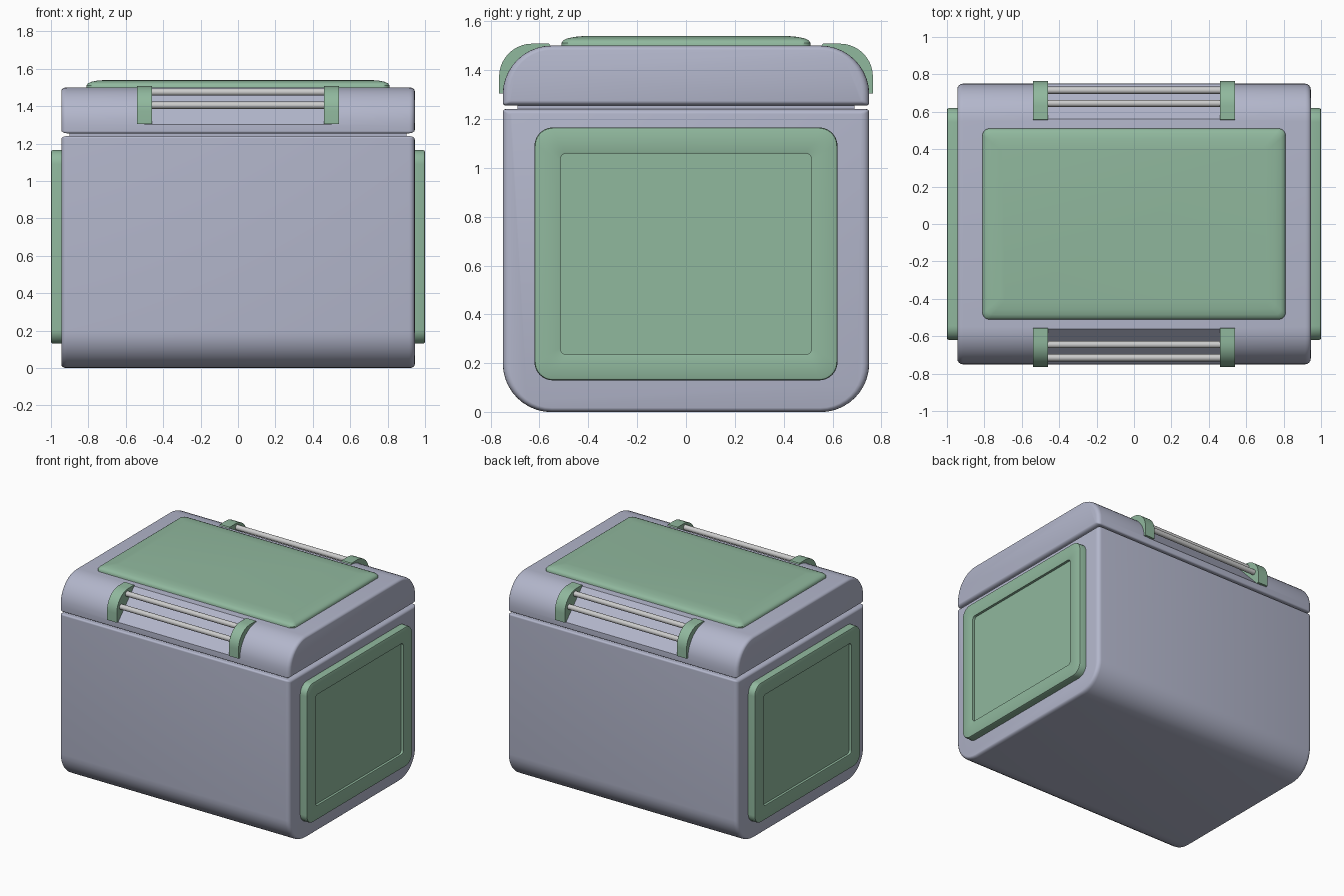
import bpy, bmesh
from math import sin, cos, pi, radians

if "Cube" in bpy.data.objects:
    bpy.data.objects.remove(bpy.data.objects["Cube"])


def material(name, color):
    m = bpy.data.materials.new(name)
    m.diffuse_color = (*color, 1)
    m.use_nodes = True
    m.node_tree.nodes["Principled BSDF"].inputs["Base Color"].default_value = m.diffuse_color
    return m


SHELL = material("shell_blue_grey", (0.45, 0.47, 0.60))
GREEN = material("soft_green", (0.28, 0.48, 0.34))


def rounded(hw, v0, v1, rb, rt, n=10):
    """Rounded rectangle with separate bottom and top corner radii."""
    corners = [(hw - rb, v0 + rb, rb, -90), (hw - rt, v1 - rt, rt, 0),
               (-hw + rt, v1 - rt, rt, 90), (-hw + rb, v0 + rb, rb, 180)]
    return [(cu + r * cos(radians(a + 90 * i / n)), cv + r * sin(radians(a + 90 * i / n)))
            for cu, cv, r, a in corners for i in range(n + 1)]


def loft(name, rings, axis="X", mat=None, smooth=True):
    """Skin a stack of (position, outline) rings along an axis and cap the ends."""
    bm = bmesh.new()
    loops = []
    for d, pts in rings:
        loops.append([bm.verts.new((d, u, v) if axis == "X" else (u, v, d)) for u, v in pts])
    for a, b in zip(loops, loops[1:]):
        n = len(a)
        for i in range(n):
            bm.faces.new((a[i], a[(i + 1) % n], b[(i + 1) % n], b[i]))
    bm.faces.new(loops[0][::-1])
    bm.faces.new(loops[-1])
    bmesh.ops.recalc_face_normals(bm, faces=bm.faces)
    me = bpy.data.meshes.new(name)
    bm.to_mesh(me)
    bm.free()
    ob = bpy.data.objects.new(name, me)
    bpy.context.collection.objects.link(ob)
    if mat:
        me.materials.append(mat)
    if smooth:
        bpy.ops.object.select_all(action="DESELECT")
        ob.select_set(True)
        bpy.context.view_layer.objects.active = ob
        bpy.ops.object.shade_smooth_by_angle(angle=radians(35))
    return ob


def shell(name, z0, z1, rb, rt, half=0.945, hw=0.75, b=0.03, steps=4):
    """Box rounded in the YZ outline, with softened ends along x."""
    end = []
    for i in range(steps + 1):
        t = pi / 2 * i / steps
        k = b * (1 - cos(t))
        pts = rounded(hw - k, z0 + k * 0.6, z1 - k * 0.6,
                      max(rb - k, 0.008), max(rt - k, 0.008))
        end.append((half - b + b * sin(t), pts))
    return loft(name, [(-x, p) for x, p in end[::-1]] + end, mat=SHELL)


# Main box, seam insert and lid
shell("main_box", 0.0, 1.24, 0.2, 0.012)
lid = shell("lid", 1.255, 1.5, 0.012, 0.2)
loft("seam_insert", [(x, rounded(0.69, 1.2, 1.3, 0.01, 0.01, 2)) for x in (-0.9, 0.9)],
     mat=SHELL)

# Flat recesses cut along the lid's long top edges
for s, tag in ((-1, "front"), (1, "back")):
    tri = [(s * 0.508, 1.555), (s * 0.803, 1.247), (s * 0.85, 1.6)]
    cutter = loft(tag + "_recess_cutter", [(-0.5, tri), (0.5, tri)], smooth=False)
    cutter.hide_render = True
    cutter.hide_set(True)
    mod = lid.modifiers.new(tag + "_recess", "BOOLEAN")
    mod.operation = "DIFFERENCE"
    mod.solver = "EXACT"
    mod.object = cutter

# Side panels with sunken centres
for s, tag in ((-1, "left"), (1, "right")):
    def outline(k, r):
        return rounded(0.62 - k, 0.13 + k, 1.165 - k, r, r)
    loft(tag + "_side_panel", [
        (s * 0.93, outline(0, 0.075)), (s * 0.99, outline(0, 0.075)),
        (s * 0.997, outline(0.003, 0.072)), (s * 1.0, outline(0.01, 0.065)),
        (s * 1.0, outline(0.1, 0.03)), (s * 0.998, outline(0.106, 0.024)),
        (s * 0.98, outline(0.106, 0.024))], mat=GREEN)

# Padded panel on top of the lid
loft("top_panel", [(z, rounded(0.81 - k, -0.51 + k, 0.51 - k, r, r, 5)) for z, k, r in (
    (1.48, 0, 0.035), (1.51, 0, 0.035), (1.522, 0.008, 0.032), (1.53, 0.025, 0.028),
    (1.536, 0.055, 0.024), (1.54, 0.1, 0.02))], axis="Z", mat=GREEN)

# Handles: two curved brackets and two bars on each long side
bracket = [(0.55, 1.49), (0.56, 1.508)]
bracket += [(0.63 + 0.135 * sin(pi / 2 * i / 10), 1.373 + 0.135 * cos(pi / 2 * i / 10))
            for i in range(11)]
bracket += [(0.765, 1.305), (0.73, 1.305)]
for s, tag in ((-1, "front"), (1, "back")):
    pts = [(s * y, z) for y, z in bracket]
    for x, side in ((-0.5, "left"), (0.5, "right")):
        loft(f"{tag}_{side}_handle_bracket", [(x - 0.04, pts), (x + 0.04, pts)], mat=GREEN)
    for y, z, pos in ((0.645, 1.475, "upper"), (0.715, 1.405, "lower")):
        ring = [(s * y + 0.019 * cos(2 * pi * i / 20), z + 0.019 * sin(2 * pi * i / 20))
                for i in range(20)]
        loft(f"{tag}_{pos}_handle_bar", [(-0.48, ring), (0.48, ring)])
